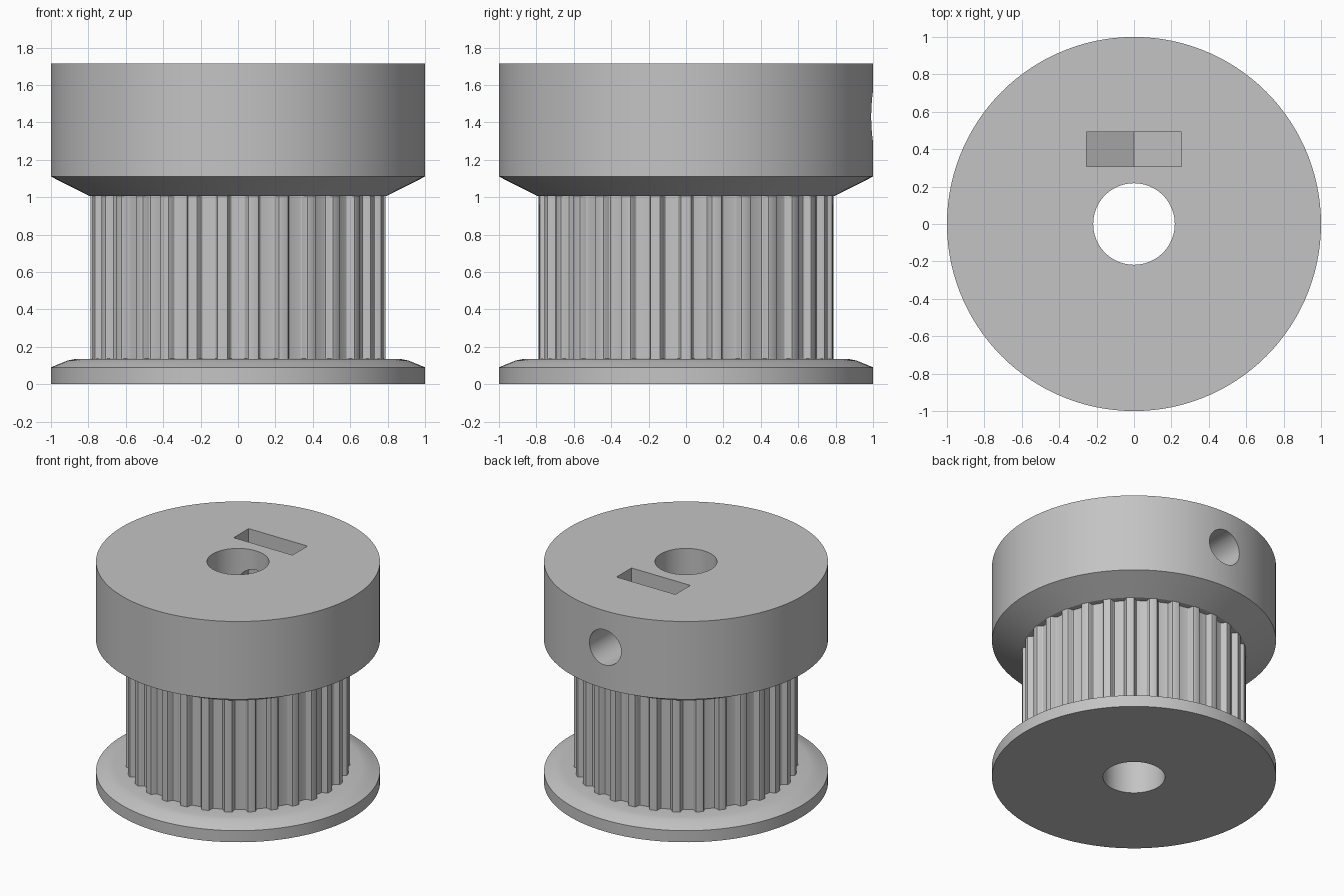
import bpy, bmesh, math
from mathutils import Matrix, Vector

old = bpy.data.objects.get("Cube")
if old:
    bpy.data.objects.remove(old, do_unlink=True)

SEGMENTS = 120
TEETH = 30
TOOTH_RADIUS = 0.79
HEIGHT = 1.715
SCREW_Z = 1.43

grey = bpy.data.materials.new("plain grey")
grey.use_nodes = True
colour = (0.55, 0.55, 0.55, 1)
grey.diffuse_color = colour
grey.node_tree.nodes["Principled BSDF"].inputs["Base Color"].default_value = colour


def loft(name, rings):
    """Closed solid through a list of equal-length rings."""
    bm = bmesh.new()
    loops = [[bm.verts.new(p) for p in ring] for ring in rings]
    n = len(loops[0])
    for a, b in zip(loops, loops[1:]):
        for i in range(n):
            j = (i + 1) % n
            bm.faces.new((a[i], a[j], b[j], b[i]))
    bm.faces.new(loops[0])
    bm.faces.new(loops[-1])
    bmesh.ops.recalc_face_normals(bm, faces=bm.faces)
    mesh = bpy.data.meshes.new(name)
    bm.to_mesh(mesh)
    bm.free()
    mesh.materials.append(grey)
    obj = bpy.data.objects.new(name, mesh)
    bpy.context.collection.objects.link(obj)
    return obj


def circle(radius, z, count=SEGMENTS):
    turn = math.tau / count
    return [(radius * math.cos(i * turn), radius * math.sin(i * turn), z)
            for i in range(count)]


def turned(name, profile):
    return loft(name, [circle(r, z) for r, z in profile])


def combine(target, tool, operation):
    """Apply a boolean and discard the tool."""
    tool.hide_render = True
    mod = target.modifiers.new(tool.name, "BOOLEAN")
    mod.operation = operation
    mod.solver = "EXACT"
    mod.object = tool
    bpy.context.view_layer.objects.active = target
    bpy.ops.object.modifier_apply(modifier=mod.name)
    bpy.data.objects.remove(tool, do_unlink=True)


# Toothed barrel: rounded trapezoid grooves, one centred on the front
half = [(0.063, 0), (0.056, 0.002), (0.052, 0.007),
        (0.040, 0.036), (0.035, 0.041), (0.028, 0.0425)]
groove = [(-w, d) for w, d in half] + half[::-1]
outline = []
for k in range(TEETH):
    spin = Matrix.Rotation(k * math.tau / TEETH, 3, "Z")
    for w, d in groove:
        outline.append(spin @ Vector((w, d - math.sqrt(TOOTH_RADIUS**2 - w * w), 0)))
pulley = loft("pulley", [[(p.x, p.y, z) for p in outline] for z in (0.06, 1.2)])

# Lower flange with softened rim, and upper collar with sloped underside
flange = turned("flange", [(1, 0), (1, 0.09), (0.95, 0.111), (0.91, 0.127),
                           (0.87, 0.135), (0.7, 0.137)])
collar = turned("collar", [(TOOTH_RADIUS + 0.002, 1.005), (1, 1.11), (1, HEIGHT)])
combine(pulley, flange, "UNION")
combine(pulley, collar, "UNION")

# Shaft bore
combine(pulley, turned("bore_cutter", [(0.218, -0.2), (0.218, 2)]), "DIFFERENCE")

# Grub screw hole through the back of the collar
screw = [[(x, y, SCREW_Z + z) for x, z, _ in circle(0.137, 0, 48)] for y in (0, 1.2)]
combine(pulley, loft("screw_hole_cutter", screw), "DIFFERENCE")

# Nut slot: open at the top, hexagonal at the bottom
flat = 0.253
corner = flat / math.cos(math.pi / 6)
nut = [(-flat, 2), (-flat, SCREW_Z - corner / 2), (0, SCREW_Z - corner),
       (flat, SCREW_Z - corner / 2), (flat, 2)]
slot = [[(x, y, z) for x, z in nut] for y in (0.308, 0.492)]
combine(pulley, loft("nut_slot_cutter", slot), "DIFFERENCE")

# Smooth round walls, crisp edges
bpy.ops.object.select_all(action="DESELECT")
pulley.select_set(True)
bpy.context.view_layer.objects.active = pulley
bpy.ops.object.shade_smooth_by_angle(angle=math.radians(20))
